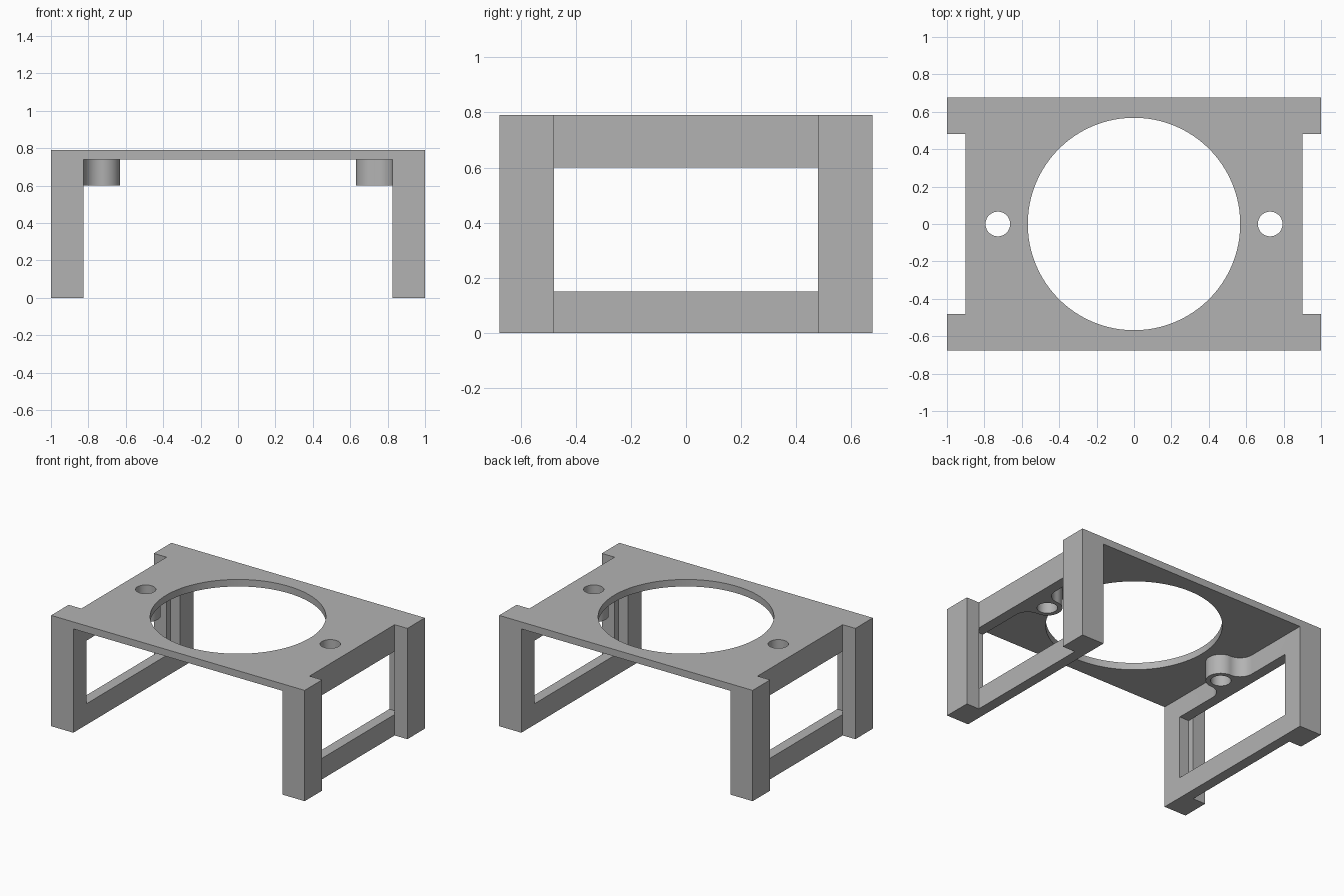
import bpy, bmesh
from math import sin, cos, pi, radians

default = bpy.data.objects.get("Cube")
if default:
    bpy.data.objects.remove(default, do_unlink=True)

# Main dimensions
HALF_Y, HEIGHT = 0.677, 0.79
PLATE_Z = 0.74            # underside of the top plate
INNER_X, RAIL_X = 0.825, 0.9
POST_Y, WINDOW_Y = 0.48, 0.526
WINDOW_LOW, WINDOW_TOP = 0.15, 0.6
BOSS_R, HOLE_R, MAIN_R = 0.097, 0.066, 0.568
BOSS_X = INNER_X - BOSS_R

grey = bpy.data.materials.new("plain grey")
grey.use_nodes = True
colour = (0.45, 0.45, 0.45, 1)
grey.diffuse_color = colour
grey.node_tree.nodes["Principled BSDF"].inputs["Base Color"].default_value = colour


def prism(name, outline, z0, z1):
    """Extrude a plan outline from z0 to z1."""
    bm = bmesh.new()
    face = bm.faces.new([bm.verts.new((x, y, z0)) for x, y in outline])
    top = bmesh.ops.extrude_face_region(bm, geom=[face])["geom"]
    verts = [v for v in top if isinstance(v, bmesh.types.BMVert)]
    bmesh.ops.translate(bm, verts=verts, vec=(0, 0, z1 - z0))
    bmesh.ops.recalc_face_normals(bm, faces=bm.faces)
    mesh = bpy.data.meshes.new(name)
    bm.to_mesh(mesh)
    bm.free()
    mesh.materials.append(grey)
    obj = bpy.data.objects.new(name, mesh)
    bpy.context.collection.objects.link(obj)
    return obj


def rect(x0, x1, y):
    return [(x0, -y), (x1, -y), (x1, y), (x0, y)]


def arc(cx, cy, r, a0, a1, n):
    angles = [radians(a0 + (a1 - a0) * i / n) for i in range(n + 1)]
    return [(cx + r * cos(a), cy + r * sin(a)) for a in angles]


def circle(cx, r, n):
    return arc(cx, 0, r, 0, 360, n)[:-1]


def combine(target, tool, operation):
    mod = target.modifiers.new(operation.lower(), "BOOLEAN")
    mod.operation, mod.solver, mod.object = operation, "EXACT", tool
    bpy.context.view_layer.objects.active = target
    bpy.ops.object.modifier_apply(modifier=mod.name)
    bpy.data.objects.remove(tool, do_unlink=True)


# Solid block opened into a bridge with a top plate and two side walls
frame = prism("mounting_frame", rect(-1, 1, HALF_Y), 0, HEIGHT)
combine(frame, prism("channel", rect(-INNER_X, INNER_X, 1), -0.1, PLATE_Z), "DIFFERENCE")

# Screw boss outline: concave flare, rounded nose, concave flare
flare = 2 * BOSS_R
lower = arc(BOSS_X, -flare, BOSS_R, 0, 90, 16)
nose = arc(BOSS_X, 0, BOSS_R, 270, 90, 32)
upper = arc(BOSS_X, flare, BOSS_R, 270, 360, 16)
boss = [(INNER_X + 0.03, -flare)] + lower + nose[1:-1] + upper + [(INNER_X + 0.03, flare)]

# Side window: wide recess inside, narrowed by the corner posts outside
window = [(0.78, -WINDOW_Y), (RAIL_X, -WINDOW_Y), (RAIL_X, -POST_Y), (1.1, -POST_Y),
          (1.1, POST_Y), (RAIL_X, POST_Y), (RAIL_X, WINDOW_Y), (0.78, WINDOW_Y)]

for side in (-1, 1):
    def sided(points):
        return [(side * x, y) for x, y in points]
    combine(frame, prism("boss", sided(boss), WINDOW_TOP, PLATE_Z + 0.02), "UNION")
    combine(frame, prism("notch", sided(rect(RAIL_X, 1.1, POST_Y)), -0.1, 1), "DIFFERENCE")
    combine(frame, prism("window", sided(window), WINDOW_LOW, WINDOW_TOP), "DIFFERENCE")
    combine(frame, prism("screw_hole", sided(circle(BOSS_X, HOLE_R, 48)), 0.4, 1), "DIFFERENCE")

# Large round opening in the top plate
combine(frame, prism("main_opening", circle(0, MAIN_R, 96), 0.65, 1), "DIFFERENCE")

bpy.ops.object.select_all(action="DESELECT")
frame.select_set(True)
bpy.context.view_layer.objects.active = frame
bpy.ops.object.shade_smooth_by_angle(angle=radians(30))
